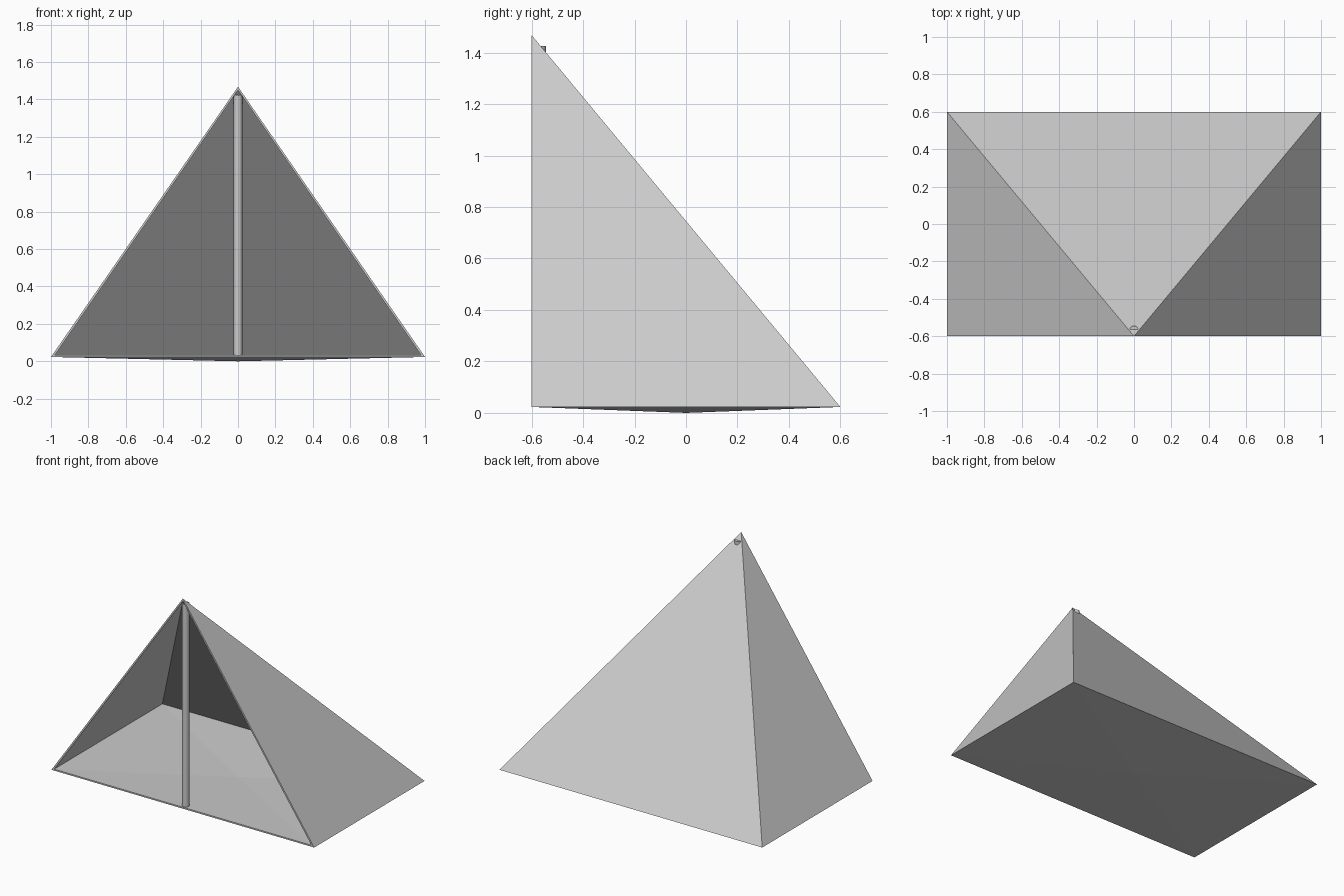
import bpy, bmesh

if "Cube" in bpy.data.objects:
    bpy.data.objects.remove(bpy.data.objects["Cube"])

FRONT = -0.6


def add_skin(bm, half, back, base, sag, top):
    """One skin of the tent: two sides, a back slope and a sagging floor."""
    fl, fr, br, bl, apex, mid = [bm.verts.new(p) for p in (
        (-half, FRONT, base), (half, FRONT, base), (half, back, base),
        (-half, back, base), (0, FRONT, top), (0, 0, sag))]
    for tri in ((fr, br, apex), (br, bl, apex), (bl, fl, apex)):
        bm.faces.new(tri)
    floor = (fl, fr, br, bl)
    for a, b in zip(floor, floor[1:] + floor[:1]):
        bm.faces.new((b, a, mid))
    return [fl, fr, apex]


# Tent canopy: outer and inner skins joined by a thin rim round the open front
bm = bmesh.new()
outer = add_skin(bm, 1.0, 0.6, 0.023, 0.0, 1.468)
inner = add_skin(bm, 0.979, 0.576, 0.033, 0.011, 1.45)
for i in range(3):
    j = (i + 1) % 3
    bm.faces.new((outer[i], outer[j], inner[j], inner[i]))
bmesh.ops.recalc_face_normals(bm, faces=bm.faces)
mesh = bpy.data.meshes.new("tent_canopy")
bm.to_mesh(mesh)
bm.free()
canopy = bpy.data.objects.new("tent_canopy", mesh)
bpy.context.collection.objects.link(canopy)

# Upright pole, its top just poking through the back slope
bottom, top = 0.024, 1.425
bpy.ops.mesh.primitive_cylinder_add(vertices=16, radius=0.023, depth=top - bottom,
                                    location=(0, -0.567, (bottom + top) / 2))
bpy.context.object.name = "tent_pole"
bpy.ops.object.shade_smooth_by_angle()
